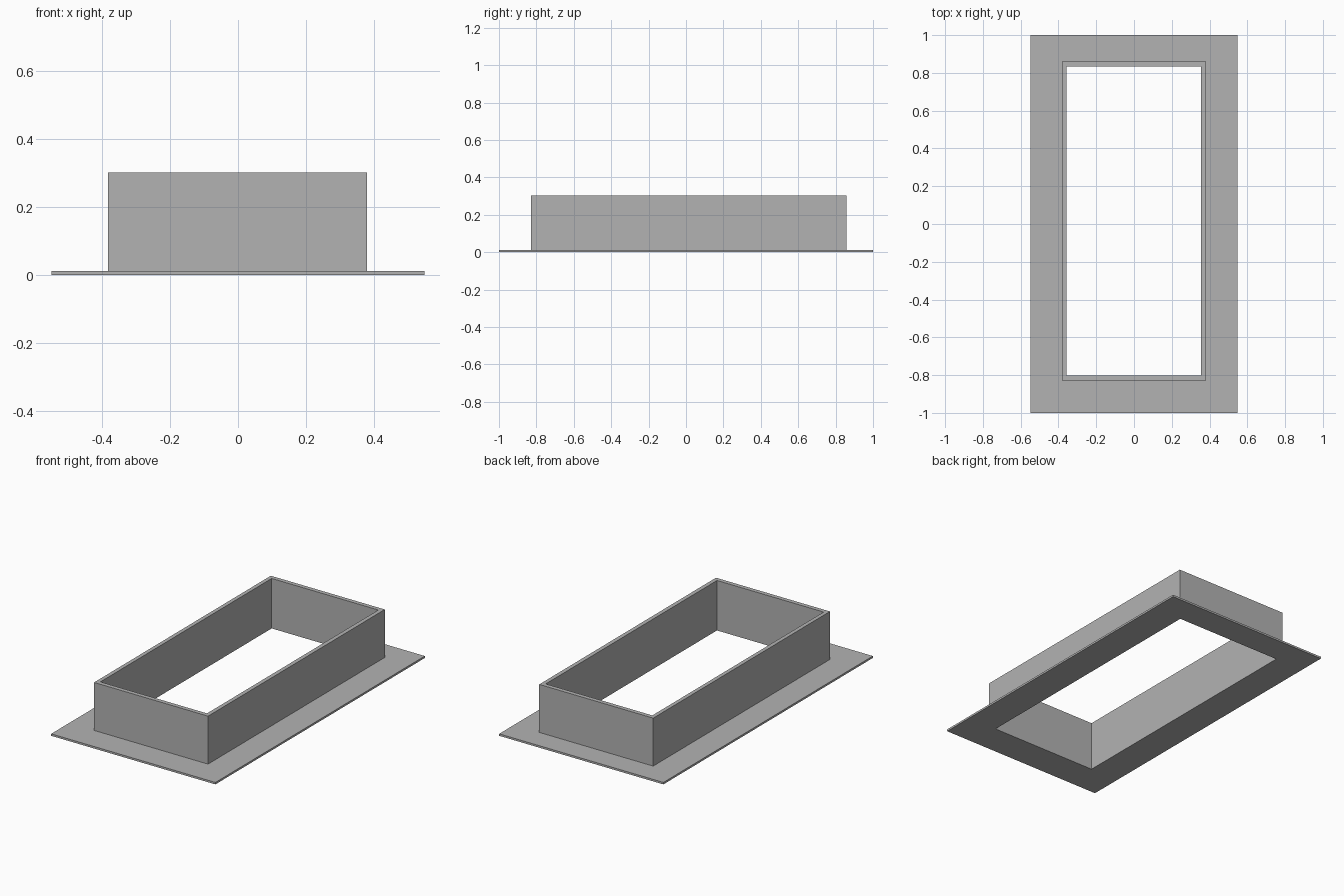
import bpy
import bmesh

cube = bpy.data.objects.get("Cube")
if cube:
    bpy.data.objects.remove(cube, do_unlink=True)

# Single matte grey
grey = bpy.data.materials.new("light_grey")
grey.use_nodes = True
colour = (0.45, 0.45, 0.45, 1)
grey.diffuse_color = colour
grey.node_tree.nodes["Principled BSDF"].inputs["Base Color"].default_value = colour

# Rectangles as (x min, x max, y min, y max)
flange = (-0.549, 0.549, -1.0, 1.0)
outer = (-0.382, 0.380, -0.829, 0.859)
inner = (-0.358, 0.355, -0.803, 0.833)
plate_top, wall_top = 0.012, 0.302


def rectangle(bm, bounds, z):
    x0, x1, y0, y1 = bounds
    return [bm.verts.new((x, y, z)) for x, y in ((x0, y0), (x1, y0), (x1, y1), (x0, y1))]


# Flanged collar: closed section of rectangular loops around the opening
bm = bmesh.new()
section = [(inner, 0), (flange, 0), (flange, plate_top),
           (outer, plate_top), (outer, wall_top), (inner, wall_top)]
loops = [rectangle(bm, bounds, z) for bounds, z in section]
for i, a in enumerate(loops):
    b = loops[(i + 1) % len(loops)]
    for j in range(4):
        k = (j + 1) % 4
        bm.faces.new((a[j], a[k], b[k], b[j]))
bmesh.ops.recalc_face_normals(bm, faces=bm.faces)

mesh = bpy.data.meshes.new("flanged_collar")
bm.to_mesh(mesh)
bm.free()
mesh.materials.append(grey)
collar = bpy.data.objects.new("flanged_collar", mesh)
bpy.context.collection.objects.link(collar)
